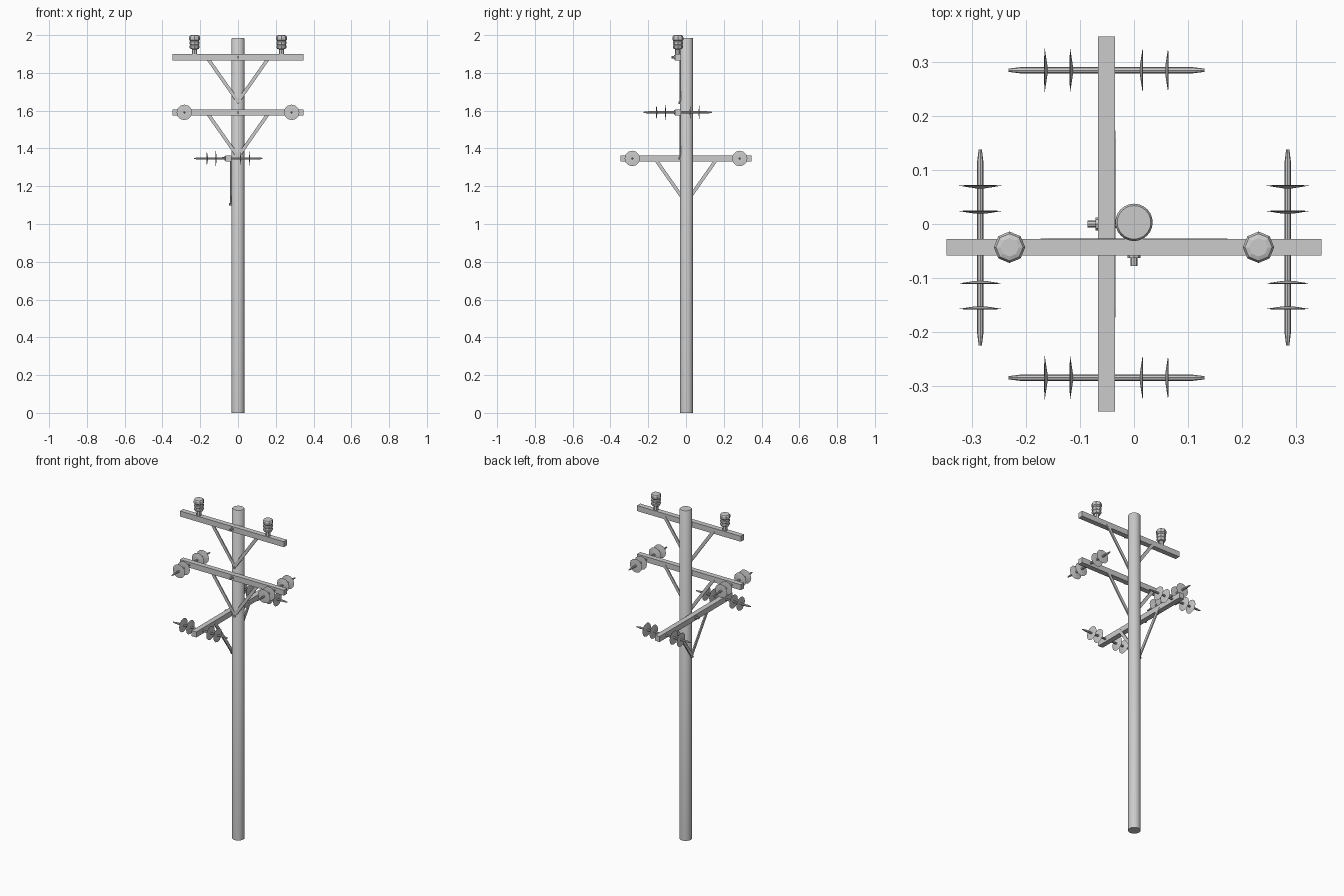
import bpy, math
from mathutils import Matrix, Vector

if "Cube" in bpy.data.objects:
    bpy.data.objects.remove(bpy.data.objects["Cube"])


def lathe(name, profile, sides, matrix, smooth=None):
    """Revolve (radius, height) points about local z."""
    verts, faces = [], []
    for r, h in profile:
        for i in range(sides):
            a = 2 * math.pi * i / sides
            verts.append((r * math.cos(a), r * math.sin(a), h))
    for j in range(len(profile) - 1):
        for i in range(sides):
            k = (i + 1) % sides
            faces.append((j * sides + i, j * sides + k, (j + 1) * sides + k, (j + 1) * sides + i))
    faces.append(tuple(reversed(range(sides))))
    faces.append(tuple(range((len(profile) - 1) * sides, len(profile) * sides)))
    me = bpy.data.meshes.new(name)
    me.from_pydata([matrix @ Vector(v) for v in verts], [], faces)
    ob = bpy.data.objects.new(name, me)
    bpy.context.collection.objects.link(ob)
    if smooth:
        bpy.ops.object.select_all(action='DESELECT')
        ob.select_set(True)
        bpy.context.view_layer.objects.active = ob
        bpy.ops.object.shade_smooth_by_angle(angle=math.radians(smooth))
    return ob


def box(name, size, matrix):
    bpy.ops.mesh.primitive_cube_add(size=1)
    ob = bpy.context.object
    ob.name = name
    ob.data.transform(matrix @ Matrix.Diagonal((*size, 1)))
    return ob


T = lambda x, y, z: Matrix.Translation((x, y, z))
FORWARD = Matrix.Rotation(math.radians(90), 4, 'X')   # local z -> -y


def crossarm(name, z, y, turn):
    """Arm along x in front of the pole, with V braces and bolts."""
    base = Matrix.Rotation(turn, 4, 'Z') @ T(0, y, z)
    box(name, (0.692, 0.031, 0.033), base)
    # centre bolt with washer
    lathe(name + "_bolt", [(0.012, 0.012), (0.012, 0.020), (0.0065, 0.020), (0.0065, 0.035)],
          8, base @ FORWARD)
    # braces
    for s in (-1, 1):
        a, b = Vector((s * 0.165, 0.013, 0)), Vector((0, 0.013, -0.235))
        d = b - a
        rot = Matrix.Rotation(math.atan2(-d.z, d.x), 4, 'Y')
        box(name + "_brace", (d.length, 0.007, 0.018), base @ Matrix.Translation((a + b) / 2) @ rot)
    lathe(name + "_brace_bolt", [(0.007, -0.02), (0.007, -0.004)], 8,
          base @ T(0, 0, -0.242) @ FORWARD)
    return base


def strain_insulators(name, base):
    """Rod through each arm end carrying two dished discs per side."""
    for s in (-1, 1):
        m = base @ T(s * 0.284, 0, 0) @ FORWARD
        lathe(name + "_rod", [(0.003, -0.181), (0.006, -0.157), (0.006, 0.157), (0.003, 0.181)], 8, m, 40)
        for side in (0, math.pi):
            flip = m @ Matrix.Rotation(side, 4, 'X')
            for h in (0.067, 0.114):
                lathe(name + "_disc", [(0.009, h - 0.005), (0.022, h - 0.003), (0.041, h),
                                       (0.022, h + 0.001), (0.009, h + 0.001)], 12, flip)


# pole
lathe("pole", [(0.0345, 0), (0.0345, 1.981), (0.031, 1.986)], 24, T(0, 0.003, 0), 50)

# crossarms
top = crossarm("top_crossarm", 1.883, -0.043, 0)
middle = crossarm("middle_crossarm", 1.591, -0.043, 0)
side = crossarm("side_crossarm", 1.347, -0.051, -math.pi / 2)
strain_insulators("middle_insulator", middle)
strain_insulators("side_insulator", side)

# upright insulators on the top arm
pin = [(0.014, 0.012), (0.014, 0.042), (0.022, 0.044), (0.027, 0.052), (0.027, 0.060),
       (0.023, 0.065), (0.027, 0.071), (0.027, 0.080), (0.023, 0.085), (0.029, 0.092),
       (0.029, 0.107), (0.025, 0.114), (0.017, 0.117)]
for s in (-1, 1):
    lathe("pin_insulator", pin, 8, top @ T(s * 0.23, 0, 0))
